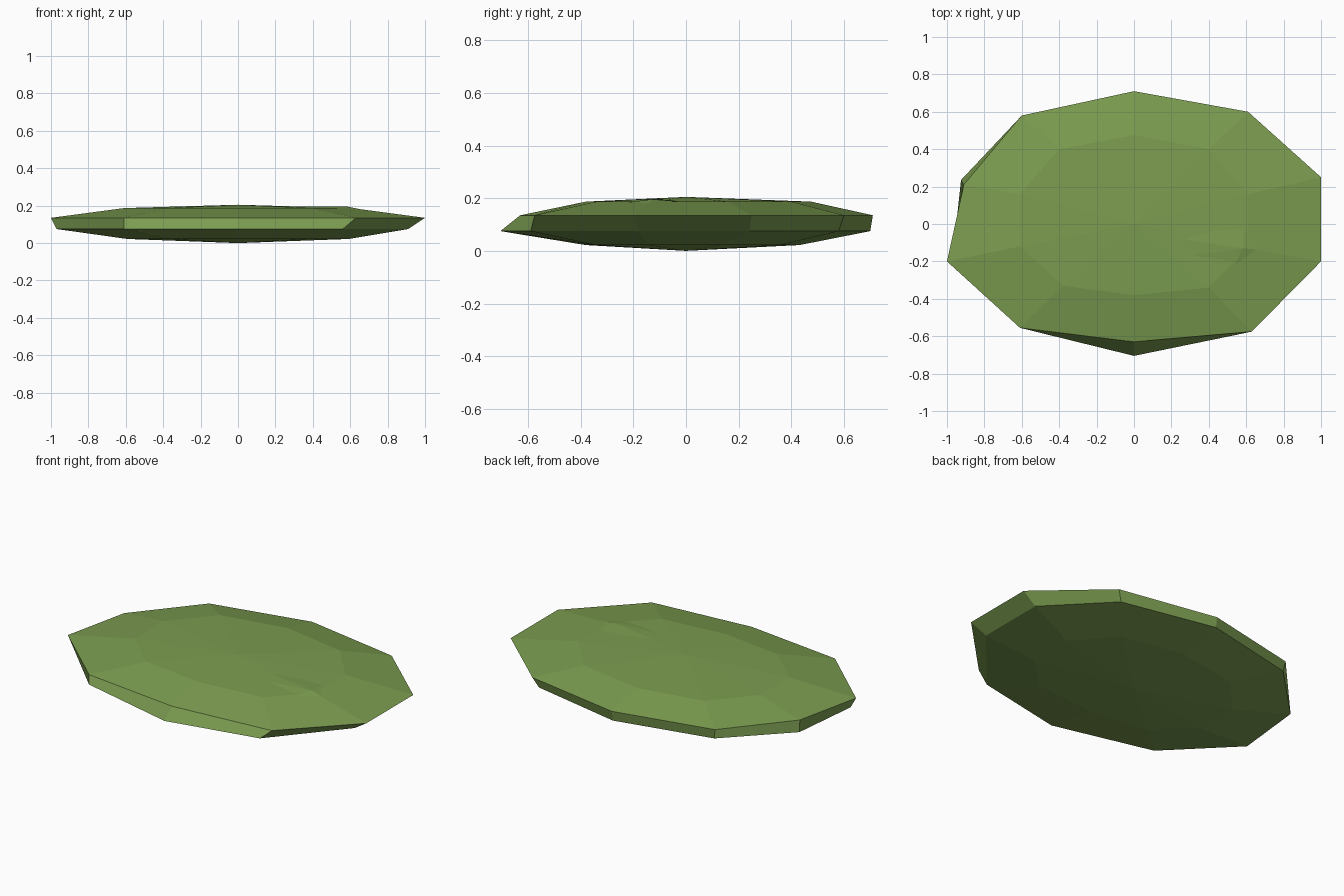
import bpy
import bmesh

cube = bpy.data.objects.get("Cube")
if cube:
    bpy.data.objects.remove(cube, do_unlink=True)


def make_material(name, colour):
    material = bpy.data.materials.new(name)
    material.use_nodes = True
    material.diffuse_color = colour
    material.node_tree.nodes["Principled BSDF"].inputs["Base Color"].default_value = colour
    return material


def finish(bm, name, material):
    bmesh.ops.recalc_face_normals(bm, faces=bm.faces)
    mesh = bpy.data.meshes.new(name)
    bm.to_mesh(mesh)
    bm.free()
    mesh.materials.append(material)
    part = bpy.data.objects.new(name, mesh)
    bpy.context.collection.objects.link(part)
    return part


def add_ring(bm, outline, height):
    return [bm.verts.new((x, y, height)) for x, y in outline]


def bridge(bm, lower, upper):
    count = len(lower)
    for i in range(count):
        j = (i + 1) % count
        bm.faces.new((lower[i], lower[j], upper[j], upper[i]))


def close_with_fan(bm, ring, tip):
    centre = bm.verts.new(tip)
    for i, vert in enumerate(ring):
        bm.faces.new((vert, ring[(i + 1) % len(ring)], centre))


leaf_green = make_material("leaf green", (0.2, 0.335, 0.08, 1))

# Ten-sided outlines, clockwise from the back
upper_rim = [(0, .71), (.61, .6), (1, .25), (1, -.2), (.63, -.575),
             (0, -.63), (-.61, -.555), (-1, -.2), (-.91, .21), (-.6, .58)]
lower_rim = [(0, .7), (.58, .58), (.91, .24), (.91, -.18), (.56, -.59),
             (0, -.705), (-.61, -.555), (-.97, -.19), (-.925, .235), (-.59, .57)]
crown = [(0, .475), (.4, .4), (.61, .16), (.61, -.13), (.4, -.34),
         (0, -.38), (-.38, -.33), (-.61, -.12), (-.61, .16), (-.4, .4)]
belly = [(x * .97, y * .95 - .02) for x, y in crown]

# Thin faceted pad with a bevelled rim
bm = bmesh.new()
rings = [add_ring(bm, outline, height) for outline, height in
         ((belly, .022), (lower_rim, .075), (upper_rim, .135), (crown, .187))]
for lower, upper in zip(rings, rings[1:]):
    bridge(bm, lower, upper)
close_with_fan(bm, rings[0], (0, 0, 0))
close_with_fan(bm, rings[-1], (0, 0, .205))
finish(bm, "pad", leaf_green)

# Shallow wrinkle on the upper surface, kept barely proud of it
bm = bmesh.new()
wrinkle = [(.2, -.07, .197), (.4, -.01, .191), (.59, .01, .185),
           (.69, -.14, .174), (.52, -.27, .178), (.3, -.17, .193)]
close_with_fan(bm, [bm.verts.new(point) for point in wrinkle], (.58, -.13, .196))
finish(bm, "surface_wrinkle", leaf_green)
